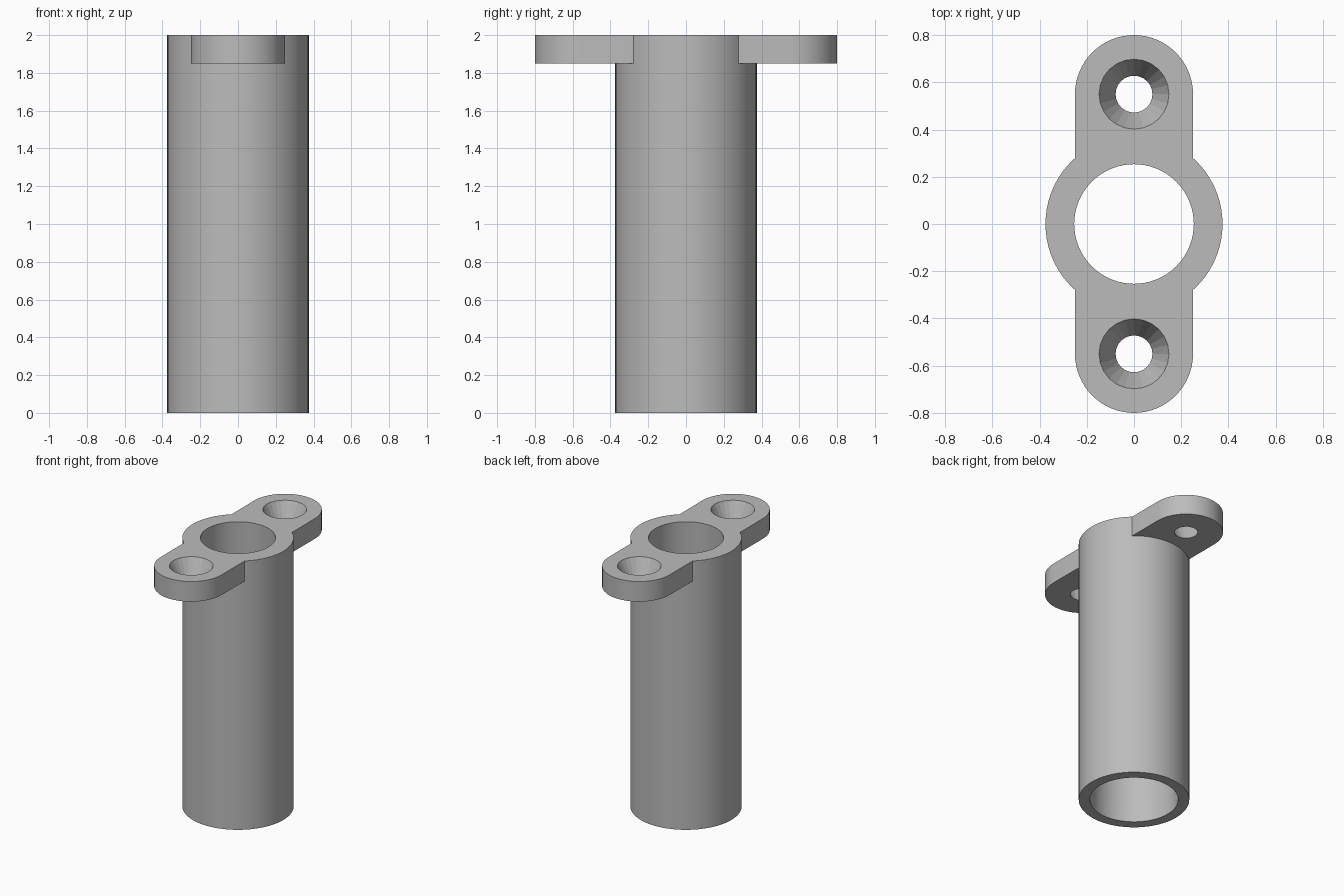
import bpy
import bmesh
from math import pi, cos, sin

cube = bpy.data.objects.get("Cube")
if cube:
    bpy.data.objects.remove(cube, do_unlink=True)

HEIGHT, LUG_THICK = 2.0, 0.15
TUBE_R, BORE_TOP, BORE_BOTTOM = 0.375, 0.253, 0.30
LUG_R, LUG_Y = 0.25, 0.55
HOLE_BOTTOM, HOLE_TOP = 0.078, 0.148

grey = bpy.data.materials.new("plain_grey")
grey.use_nodes = True
colour = (0.5, 0.5, 0.5, 1)
grey.diffuse_color = colour
grey.node_tree.nodes["Principled BSDF"].inputs["Base Color"].default_value = colour


def circle(radius, count, y=0):
    return [(radius * cos(2 * pi * i / count), y + radius * sin(2 * pi * i / count))
            for i in range(count)]


def loft(name, low, high, z0, z1):
    """Solid between two matching outlines."""
    bm = bmesh.new()
    a = [bm.verts.new((x, y, z0)) for x, y in low]
    b = [bm.verts.new((x, y, z1)) for x, y in high]
    n = len(a)
    for i in range(n):
        j = (i + 1) % n
        bm.faces.new((a[i], a[j], b[j], b[i]))
    bm.faces.new(a[::-1])
    bm.faces.new(b)
    bmesh.ops.recalc_face_normals(bm, faces=bm.faces)
    mesh = bpy.data.meshes.new(name)
    bm.to_mesh(mesh)
    bm.free()
    mesh.materials.append(grey)
    obj = bpy.data.objects.new(name, mesh)
    bpy.context.collection.objects.link(obj)
    return obj


def combine(target, tool, operation):
    """Apply a boolean and discard the tool."""
    mod = target.modifiers.new(operation.lower(), "BOOLEAN")
    mod.operation = operation
    mod.solver = "EXACT"
    mod.object = tool
    bpy.context.view_layer.objects.active = target
    bpy.ops.object.modifier_apply(modifier=mod.name)
    bpy.data.objects.remove(tool, do_unlink=True)


# Tube body
ring = circle(TUBE_R, 72)
sleeve = loft("flanged_sleeve", ring, ring, 0, HEIGHT)

# Rounded mounting lugs, front and back
for side in (-1, 1):
    arc = [(LUG_R * cos(pi * i / 32), side * (LUG_Y + LUG_R * sin(pi * i / 32)))
           for i in range(33)]
    outline = arc + [(-LUG_R, side * 0.2), (LUG_R, side * 0.2)]
    lug = loft("mounting_lug", outline, outline, HEIGHT - LUG_THICK, HEIGHT)
    combine(sleeve, lug, "UNION")

# Tapered bore, cut slightly past both ends
bore = loft("bore_cutter", circle(BORE_BOTTOM, 72), circle(BORE_TOP, 72),
            -0.01, HEIGHT + 0.01)
combine(sleeve, bore, "DIFFERENCE")

# Countersunk screw holes through the lugs
slope = (HOLE_TOP - HOLE_BOTTOM) / LUG_THICK
for side in (-1, 1):
    over = 0.02
    hole = loft("screw_hole_cutter",
                circle(HOLE_BOTTOM - slope * over, 24, side * LUG_Y),
                circle(HOLE_TOP + slope * over, 24, side * LUG_Y),
                HEIGHT - LUG_THICK - over, HEIGHT + over)
    combine(sleeve, hole, "DIFFERENCE")

# Smooth the fine curves, keep the countersink facets and rims crisp
bpy.ops.object.select_all(action="DESELECT")
sleeve.select_set(True)
bpy.context.view_layer.objects.active = sleeve
bpy.ops.object.shade_smooth_by_angle(angle=0.17)
